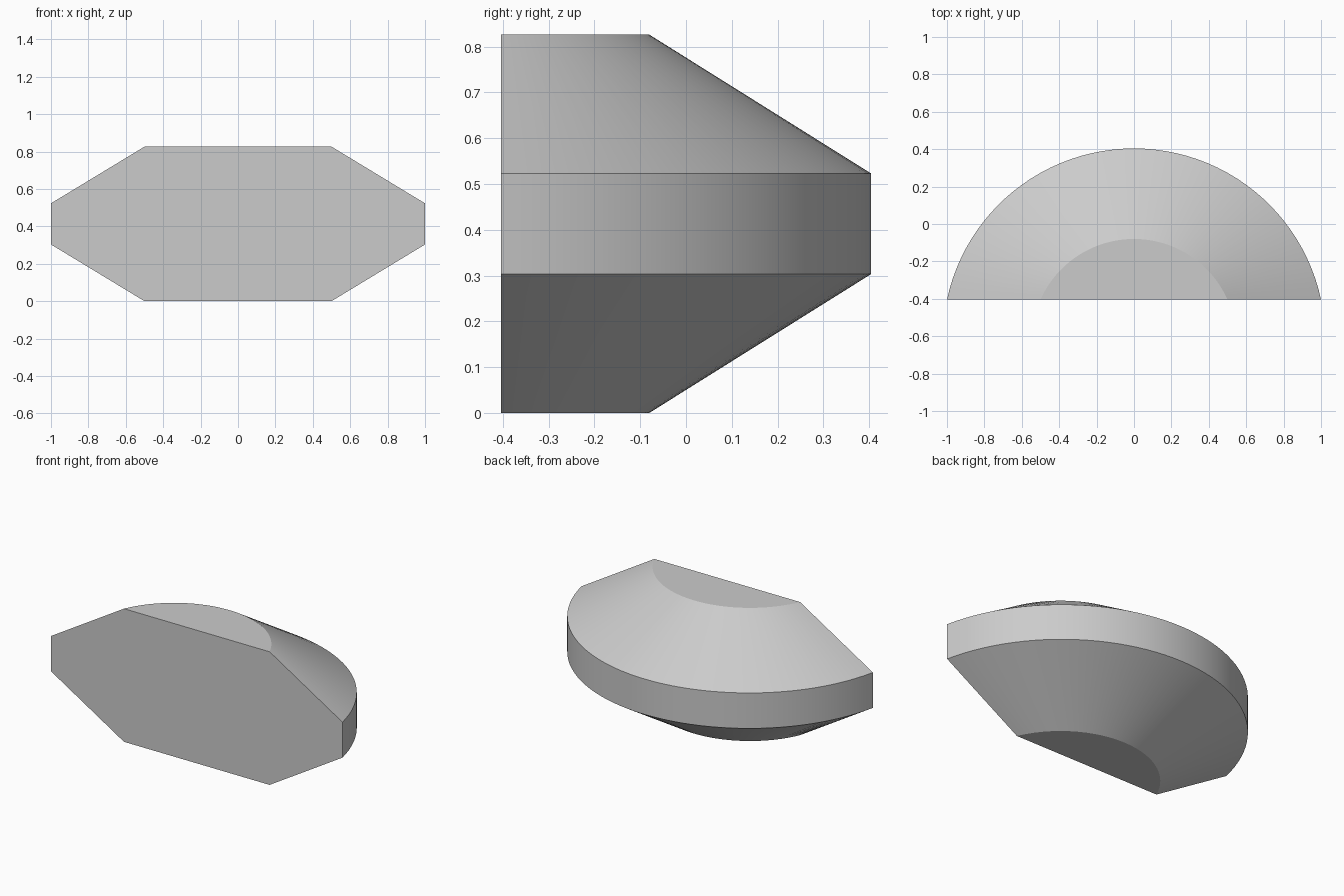
import bpy, bmesh
from math import sin, cos, asin, radians

FRONT_Y = -0.404
SEGMENTS = 48

cube = bpy.data.objects.get("Cube")
if cube:
    bpy.data.objects.remove(cube, do_unlink=True)

grey = bpy.data.materials.new("plain grey")
grey.use_nodes = True
colour = (0.6, 0.6, 0.6, 1)
grey.diffuse_color = colour
grey.node_tree.nodes["Principled BSDF"].inputs["Base Color"].default_value = colour


def arc_ring(bm, half_chord, depth, z):
    """Circular arc rising from the flat front, at height z."""
    radius = (half_chord ** 2 + depth ** 2) / (2 * depth)
    centre = FRONT_Y + depth - radius
    sweep = asin(half_chord / radius)
    angles = [sweep * (2 * i / SEGMENTS - 1) for i in range(SEGMENTS + 1)]
    return [bm.verts.new((radius * sin(a), centre + radius * cos(a), z)) for a in angles]


# Half-round body: narrow base, straight rim band, narrow top
sections = [(0.5, 0.324, 0), (1, 0.808, 0.303), (1, 0.808, 0.523), (0.5, 0.324, 0.826)]
bm = bmesh.new()
rings = [arc_ring(bm, *s) for s in sections]
for low, high in zip(rings, rings[1:]):
    for i in range(SEGMENTS):
        bm.faces.new((low[i], low[i + 1], high[i + 1], high[i]))

# Flat base, top and front
bm.faces.new(rings[0])
bm.faces.new(rings[-1])
bm.faces.new([r[0] for r in rings] + [r[-1] for r in reversed(rings)])
bmesh.ops.recalc_face_normals(bm, faces=bm.faces[:])

mesh = bpy.data.meshes.new("half_round_body")
bm.to_mesh(mesh)
bm.free()
mesh.materials.append(grey)
body = bpy.data.objects.new("half_round_body", mesh)
bpy.context.collection.objects.link(body)
bpy.context.view_layer.objects.active = body
body.select_set(True)
bpy.ops.object.shade_smooth_by_angle(angle=radians(20))
